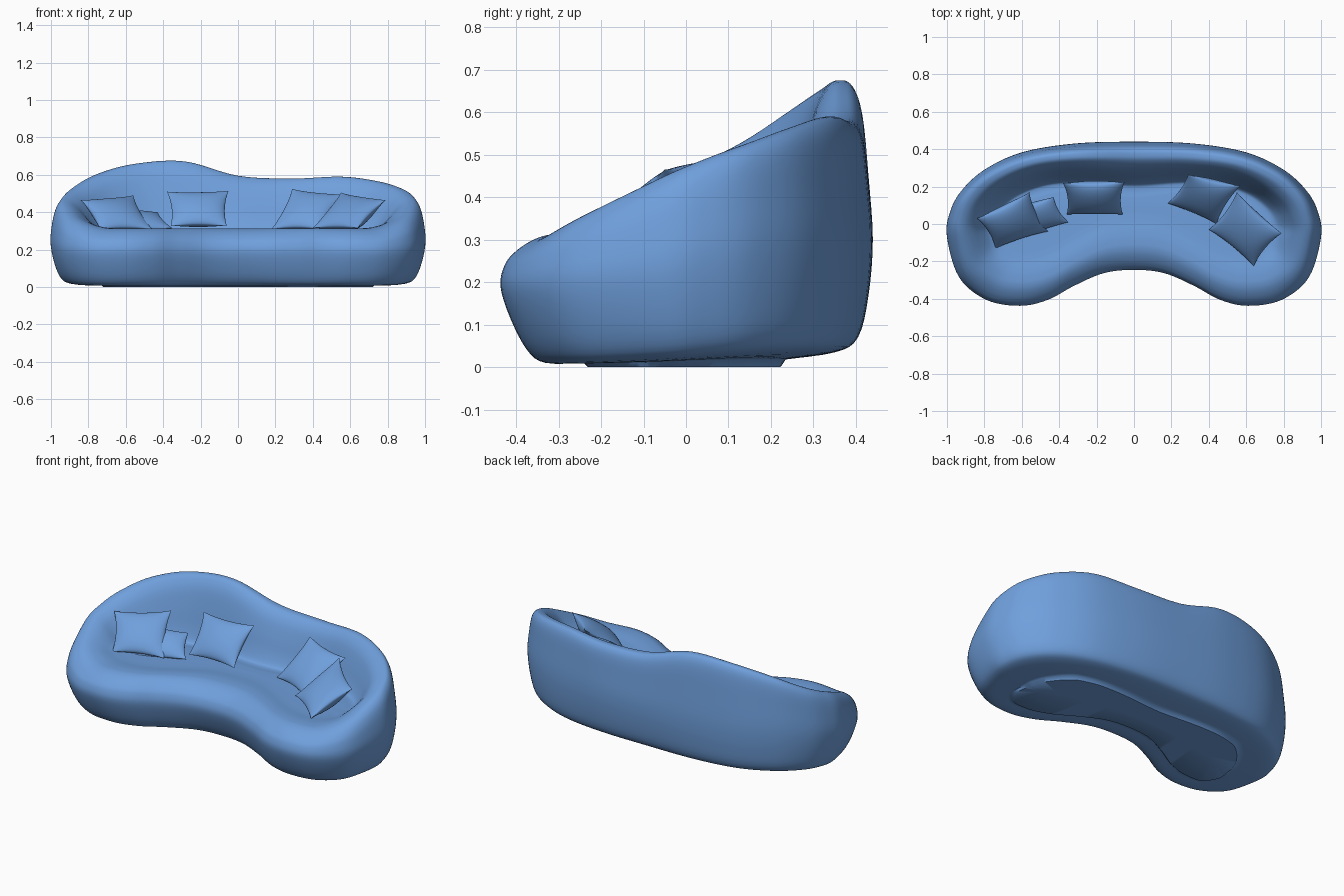
import bpy, bmesh, math
from mathutils import Vector

if "Cube" in bpy.data.objects:
    bpy.data.objects.remove(bpy.data.objects["Cube"])

blue = bpy.data.materials.new("blue_fabric")
blue.diffuse_color = (0.16, 0.35, 0.72, 1)
blue.use_nodes = True
blue.node_tree.nodes["Principled BSDF"].inputs["Base Color"].default_value = blue.diffuse_color

def spline(pts, n, closed=False):
    """Catmull-Rom resampling of tuples of any length."""
    m, out = len(pts), []
    for i in range(m if closed else m - 1):
        q = [pts[(i + k) % m] if closed else pts[min(max(i + k, 0), m - 1)] for k in (-1, 0, 1, 2)]
        for s in range(n):
            t = s / n
            out.append(tuple(b + 0.5 * t * (c - a + t * (2*a - 5*b + 4*c - d + t * (3*(b - c) + d - a)))
                             for a, b, c, d in zip(*q)))
    return out if closed else out + [pts[-1]]

def make(name, verts, faces):
    me = bpy.data.meshes.new(name)
    me.from_pydata(verts, [], faces)
    ob = bpy.data.objects.new(name, me)
    bpy.context.collection.objects.link(ob)
    bm = bmesh.new()
    bm.from_mesh(me)
    bmesh.ops.remove_doubles(bm, verts=bm.verts, dist=0.0004)
    bmesh.ops.recalc_face_normals(bm, faces=bm.faces)
    bm.to_mesh(me)
    bm.free()
    me.materials.append(blue)
    bpy.ops.object.select_all(action='DESELECT')
    bpy.context.view_layer.objects.active = ob
    ob.select_set(True)
    bpy.ops.object.shade_smooth_by_angle(angle=math.radians(50))
    return ob

# Kidney outline from front middle to back middle:
# x, y, rim height on the right, rim height on the left, back weight
half = [(0, -.245, .305, .305, 0), (.16, -.262, .305, .305, 0), (.32, -.33, .305, .305, 0),
        (.46, -.405, .305, .305, 0), (.61, -.437, .305, .305, 0), (.79, -.405, .31, .31, 0),
        (.935, -.285, .365, .365, .1), (1, -.07, .45, .445, .35), (.985, .06, .495, .49, .6),
        (.925, .175, .53, .54, .85), (.80, .29, .565, .605, 1), (.60, .383, .59, .658, 1),
        (.32, .43, .58, .672, 1), (0, .44, .595, .595, 1)]
ctrl = [(x, y, zr, w) for x, y, zr, zl, w in half]
ctrl += [(-x, y, zl, w) for x, y, zr, zl, w in half[-2:0:-1]]
SEG = 6
outline = spline(ctrl, SEG, True)

# Cross-section rows: front inset and z, back inset and z,
# share of rim height above seat on the back and on the arms
rows = [(.34, 0, .34, 0, 0, 0), (.215, 0, .235, 0, 0, 0), (.205, .01, .22, .018, 0, 0),
        (.11, .01, .09, .035, 0, 0), (.065, .04, .035, .07, 0, 0), (.024, .115, .01, .17, 0, 0),
        (0, .19, 0, .29, .04, .1), (.01, .24, .01, .295, .5, .55), (.032, .268, .022, .30, .84, .85),
        (.06, .289, .042, .305, .97, .97), (.09, .304, .068, .305, 1, .95), (.12, .312, .10, .305, .97, .84),
        (.15, .314, .138, .305, .82, .69), (.18, .314, .172, .305, .53, .52),
        (.21, .312, .20, .303, .24, .35), (.23, .31, .228, .302, .04, .24),
        (.26, .307, .255, .302, 0, .11), (.30, .305, .30, .305, 0, .02)]
rows = rows[:2] + spline(rows[2:], 4)

verts, faces = [], []
n = len(outline)
for k, (x, y, zr, w) in enumerate(outline):
    # spine point shared by the front and back halves
    sx = .6 * math.sin(2 * math.pi * k / n)
    p, s = Vector((x, y)), Vector((sx, .08 - .3 * sx * sx))
    L = (s - p).length
    tip = .07 * max(0, abs(x) - .75) / .25       # foot is shorter at the ends
    section = [(L, 0)]
    for fd, fz, bd, bz, fb, fa in rows[1:]:
        d = (1 - w) * fd + w * bd
        z = (1 - w) * fz + w * bz + ((1 - w) * fa + w * fb) * (zr - .305)
        section.append((d + tip if z < .022 and d > .17 else d, z))
    section.append((L, .305))
    for d, z in section:
        q = p.lerp(s, min(d / L, 1))
        verts.append((q.x, q.y, max(z, 0)))
R = len(rows) + 1
for k in range(n):
    for r in range(R - 1):
        a, b = k * R + r, (k + 1) % n * R + r
        faces.append((a, b, b + 1, a + 1))
make("sofa_body", verts, faces)

def pillow(name, bl, br, tr, tl, front=.04, back=.075, N=20):
    """Pinched cushion spanning four corners."""
    bl, br, tr, tl = map(Vector, (bl, br, tr, tl))
    nrm = (br - bl + tr - tl).cross(tl - bl + tr - br).normalized()
    vs, fs = [], []
    for side, h in ((1, front), (-1, back)):
        o = len(vs)
        for i in range(N + 1):
            for j in range(N + 1):
                u, v = -math.cos(math.pi * i / N), -math.cos(math.pi * j / N)
                pu = u * (1 - .10 * u * u * (1 - v * v))
                pv = v * (1 - .10 * v * v * (1 - u * u))
                a, b = (pu + 1) / 2, (pv + 1) / 2
                c = bl.lerp(br, a).lerp(tl.lerp(tr, a), b)
                vs.append(c + nrm * side * h * max(0, (1 - u * u) * (1 - v * v)) ** .6)
        fs += [(o + i*(N+1) + j, o + (i+1)*(N+1) + j, o + (i+1)*(N+1) + j + 1, o + i*(N+1) + j + 1)
               for i in range(N) for j in range(N)]
    make(name, vs, fs)

# Scatter cushions leaning on the backrest
pillow("pillow_far_left", (-.74, -.13, .31), (-.46, -.04, .31), (-.56, .17, .49), (-.84, .03, .465))
pillow("pillow_left_small", (-.64, -.09, .29), (-.35, .01, .315), (-.43, .145, .40), (-.66, .08, .42), .03)
pillow("pillow_middle", (-.36, .05, .325), (-.06, .05, .325), (-.05, .225, .515), (-.38, .22, .51))
pillow("pillow_right", (.18, .11, .31), (.44, .00, .31), (.57, .205, .495), (.29, .265, .525))
pillow("pillow_far_right", (.40, -.03, .315), (.64, -.225, .315), (.79, -.05, .465), (.55, .17, .505))
